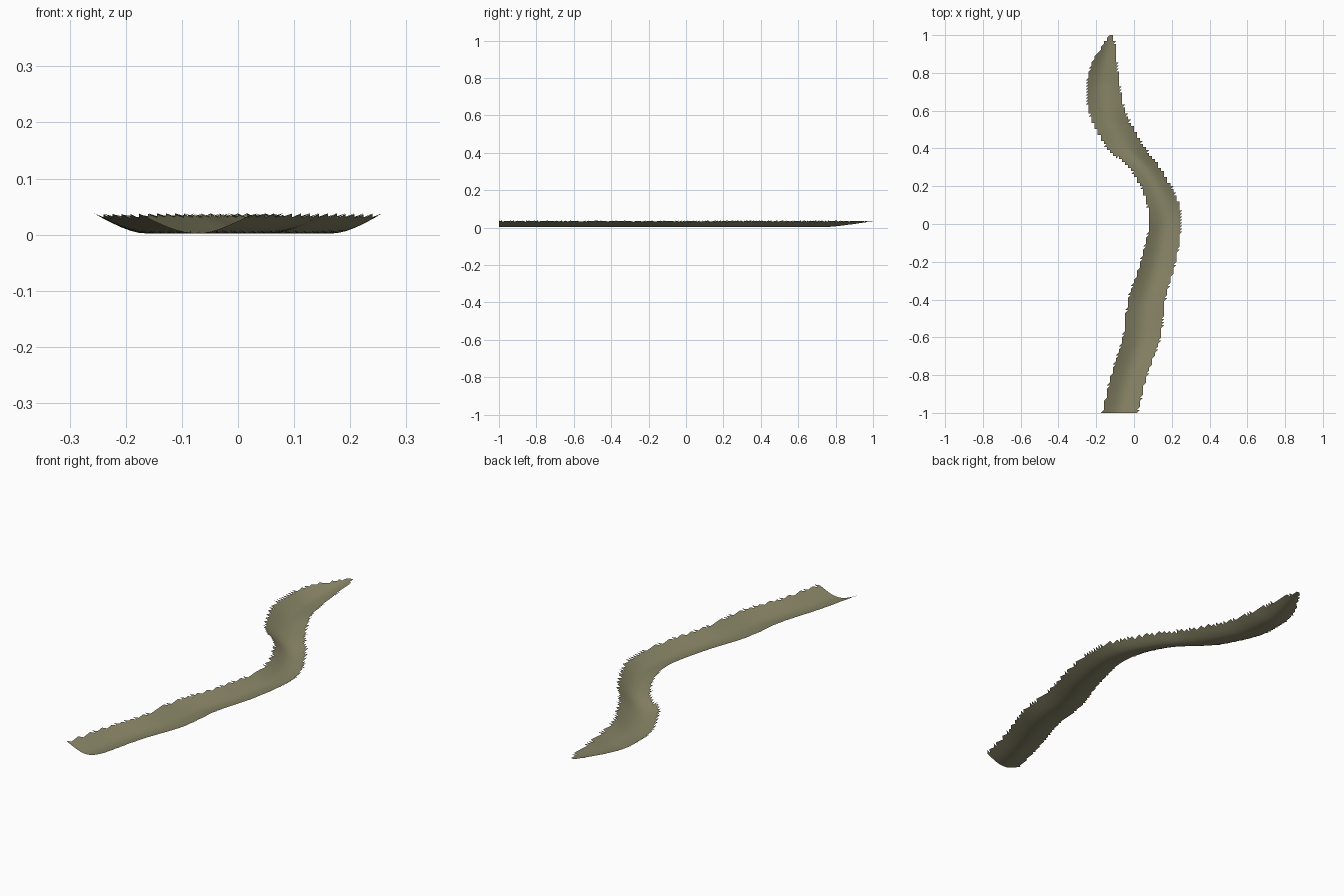
import bpy
import bmesh
import math

cube = bpy.data.objects.get("Cube")
if cube:
    bpy.data.objects.remove(cube, do_unlink=True)

CELL = 0.016      # grid spacing of the terrain
RIM = 0.034       # height of the banks
BED = 0.002       # height of the channel floor

# Bank positions along y: (y, left edge x, right edge x)
BANKS = [
    (-1.0, -.17, .02), (-.8, -.12, .07), (-.6, -.06, .14), (-.4, -.03, .165),
    (-.2, .035, .22), (0, .08, .25), (.1, .07, .24), (.2, .035, .195),
    (.3, -.03, .135), (.4, -.14, .06), (.5, -.2, 0), (.6, -.24, -.05),
    (.7, -.25, -.07), (.8, -.24, -.085), (.9, -.195, -.095), (1.0, -.13, -.11),
]


def banks_at(y):
    """Smoothly interpolated bank positions at y."""
    last = len(BANKS) - 1
    i = 0
    while i < last - 1 and y > BANKS[i + 1][0]:
        i += 1
    a, b = BANKS[i], BANKS[i + 1]
    before, after = BANKS[max(i - 1, 0)], BANKS[min(i + 2, last)]
    span = b[0] - a[0]
    u = (y - a[0]) / span
    result = []
    for k in (1, 2):
        m0 = (b[k] - before[k]) / (b[0] - before[0]) * span
        m1 = (after[k] - a[k]) / (after[0] - a[0]) * span
        d = b[k] - a[k]
        result.append(a[k] + u * (m0 + u * (3 * d - 2 * m0 - m1 + u * (m0 + m1 - 2 * d))))
    return result


def across(x, y):
    """Signed position across the channel, -1 to 1 between the banks."""
    left, right = banks_at(y)
    return (2 * x - left - right) / max(right - left, 0.012)


def height(x, y):
    """Rounded V section that runs out to bank level at the far tip."""
    t = min(abs(across(x, y)), 1.08)
    soft = 0.6
    rise = (math.hypot(t, soft) - soft) / (math.hypot(1, soft) - soft)
    run_out = max(0, (y - 0.74) / 0.26) ** 1.3
    depth = (RIM - BED) * (1 - min(run_out, 1))
    return RIM - depth * (1 - rise)


# Channel surface: grid triangles kept where they lie between the banks
bm = bmesh.new()
rows = round(2 / CELL)
cols = round(0.3 / CELL)
grid = {}
for j in range(rows + 1):
    for i in range(-cols, cols + 1):
        x, y = i * CELL, -1 + j * CELL
        grid[i, j] = bm.verts.new((x, y, height(x, y)))
for j in range(rows):
    for i in range(-cols, cols):
        a, b = grid[i, j], grid[i + 1, j]
        c, d = grid[i + 1, j + 1], grid[i, j + 1]
        for tri in ((a, b, c), (a, c, d)):
            x = sum(v.co.x for v in tri) / 3
            y = sum(v.co.y for v in tri) / 3
            if abs(across(x, y)) < 1:
                bm.faces.new(tri).smooth = True
bmesh.ops.delete(bm, geom=[v for v in bm.verts if not v.link_faces], context="VERTS")

mesh = bpy.data.meshes.new("river_bed")
bm.to_mesh(mesh)
bm.free()
river = bpy.data.objects.new("river_bed", mesh)
bpy.context.collection.objects.link(river)

# Muddy olive colour
mud = bpy.data.materials.new("muddy_olive")
mud.use_nodes = True
colour = (0.25, 0.235, 0.135, 1)
mud.diffuse_color = colour
shader = mud.node_tree.nodes["Principled BSDF"]
shader.inputs["Base Color"].default_value = colour
shader.inputs["Roughness"].default_value = 0.9
mesh.materials.append(mud)
